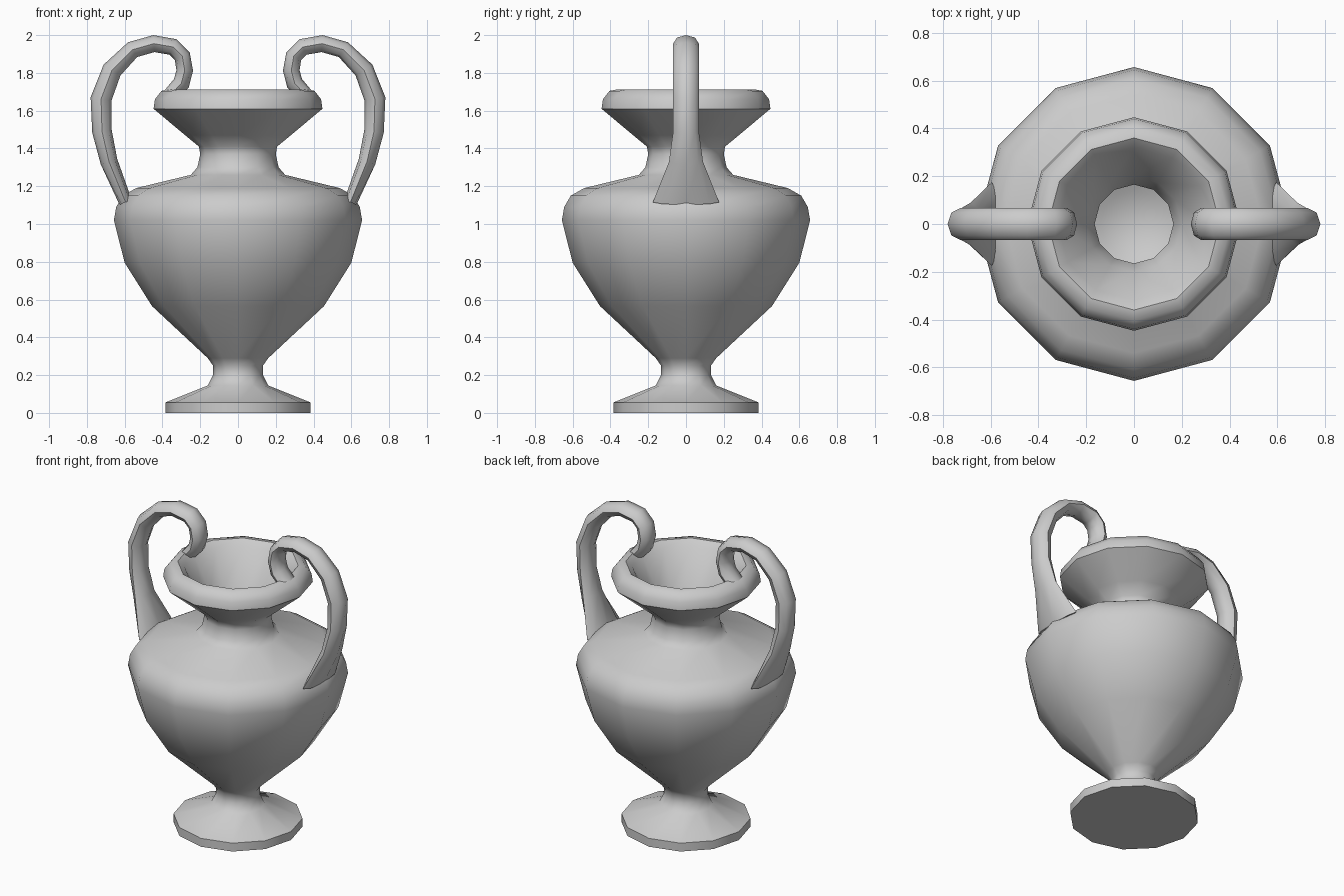
import bpy, bmesh
from math import cos, sin, pi, radians
from mathutils import Vector

if "Cube" in bpy.data.objects:
    bpy.data.objects.remove(bpy.data.objects["Cube"])


def loft(name, rings):
    """Skin a list of equal-sized closed rings and cap both ends."""
    bm = bmesh.new()
    loops = [[bm.verts.new(p) for p in ring] for ring in rings]
    n = len(loops[0])
    for a, b in zip(loops, loops[1:]):
        for i in range(n):
            j = (i + 1) % n
            bm.faces.new((a[i], a[j], b[j], b[i]))
    bm.faces.new(loops[0][::-1])
    bm.faces.new(loops[-1])
    bmesh.ops.recalc_face_normals(bm, faces=bm.faces[:])
    mesh = bpy.data.meshes.new(name)
    bm.to_mesh(mesh)
    bm.free()
    obj = bpy.data.objects.new(name, mesh)
    bpy.context.collection.objects.link(obj)
    bpy.ops.object.select_all(action='DESELECT')
    obj.select_set(True)
    bpy.context.view_layer.objects.active = obj
    bpy.ops.object.shade_smooth_by_angle(angle=radians(50))
    return obj


# Urn body: 12-sided lathe, outside profile then the hollow inside (radius, z)
outside = [(0.385, 0), (0.385, 0.055), (0.16, 0.145), (0.132, 0.20),
           (0.132, 0.25), (0.16, 0.29), (0.455, 0.565), (0.60, 0.795),
           (0.657, 1.02), (0.645, 1.09), (0.61, 1.15), (0.54, 1.19),
           (0.25, 1.26), (0.215, 1.30), (0.20, 1.37), (0.207, 1.41),
           (0.28, 1.47), (0.447, 1.61), (0.44, 1.66), (0.405, 1.705)]
inside = [(0.36, 1.713), (0.32, 1.68), (0.20, 1.47), (0.165, 1.40),
          (0.165, 1.33), (0.21, 1.23), (0.51, 1.15), (0.60, 1.08),
          (0.61, 1.02), (0.555, 0.81), (0.42, 0.60), (0.14, 0.35)]
loft("urn_body", [[(r * cos(i * pi / 6), r * sin(i * pi / 6), z)
                   for i in range(12)] for r, z in outside + inside])

# Handle: centre line with (x, z, half thickness, half width)
path = [(0.36, 1.68, 0.04, 0.068), (0.30, 1.745, 0.045, 0.068),
        (0.282, 1.813, 0.044, 0.068), (0.295, 1.888, 0.044, 0.068),
        (0.343, 1.937, 0.045, 0.068), (0.445, 1.955, 0.045, 0.068),
        (0.558, 1.923, 0.046, 0.068), (0.667, 1.815, 0.053, 0.068),
        (0.725, 1.662, 0.056, 0.068), (0.72, 1.49, 0.052, 0.068),
        (0.683, 1.33, 0.046, 0.09), (0.595, 1.115, 0.035, 0.175)]
rings = []
for k, (x, z, thick, width) in enumerate(path):
    a, b = path[max(k - 1, 0)], path[min(k + 1, len(path) - 1)]
    t = Vector((b[0] - a[0], 0, b[1] - a[1])).normalized()
    side = Vector((t.z, 0, -t.x))
    rings.append([Vector((x, 0, z)) + side * thick * cos(i * pi / 4)
                  + Vector((0, width * sin(i * pi / 4), 0)) for i in range(8)])
handles = loft("handles", rings)
handles.modifiers.new("mirror", 'MIRROR').use_axis = (True, False, False)
